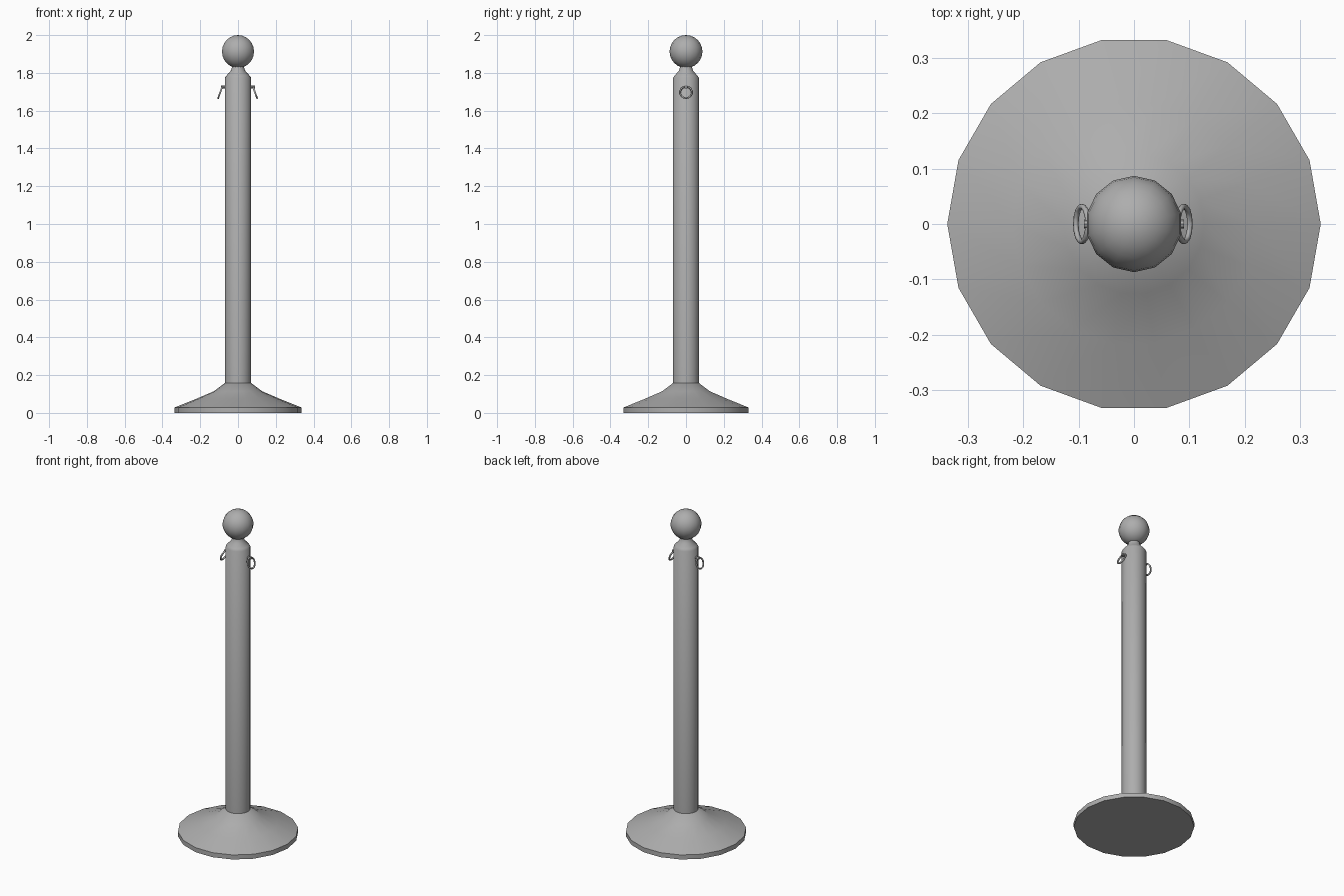
import bpy, bmesh
from math import cos, sin, pi, radians

if "Cube" in bpy.data.objects:
    bpy.data.objects.remove(bpy.data.objects["Cube"])

# Dark grey paint
paint = bpy.data.materials.new("dark_grey")
paint.diffuse_color = (0.42, 0.42, 0.42, 1)
paint.use_nodes = True
paint.node_tree.nodes["Principled BSDF"].inputs["Base Color"].default_value = paint.diffuse_color


def finish(obj, angle=40):
    obj.data.materials.append(paint)
    bpy.ops.object.select_all(action='DESELECT')
    obj.select_set(True)
    bpy.context.view_layer.objects.active = obj
    bpy.ops.object.shade_smooth_by_angle(angle=radians(angle))


def lathe(name, profile, sides):
    """Revolve (radius, z) points around z and cap both ends."""
    bm = bmesh.new()
    rings = [[bm.verts.new((r * cos(2 * pi * i / sides), r * sin(2 * pi * i / sides), z))
              for i in range(sides)] for r, z in profile]
    for a, b in zip(rings, rings[1:]):
        for i in range(sides):
            j = (i + 1) % sides
            bm.faces.new((a[i], a[j], b[j], b[i]))
    bm.faces.new(rings[0][::-1])
    bm.faces.new(rings[-1])
    mesh = bpy.data.meshes.new(name)
    bm.to_mesh(mesh)
    bm.free()
    obj = bpy.data.objects.new(name, mesh)
    bpy.context.collection.objects.link(obj)
    finish(obj)


# Weighted foot and post with tapered neck
lathe("base", [(0.337, 0), (0.337, 0.028), (0.22, 0.075), (0.127, 0.115), (0.07, 0.158)], 18)
lathe("post", [(0.069, 0.15), (0.069, 1.775), (0.06, 1.787), (0.039, 1.81),
               (0.03, 1.835), (0.03, 1.86)], 18)

# Ball finial
bpy.ops.mesh.primitive_uv_sphere_add(segments=14, ring_count=12, radius=0.087,
                                     location=(0, 0, 1.913))
ball = bpy.context.object
ball.name = "ball_top"
finish(ball)

# Rope rings hanging from short pegs on both sides
for side, label, cx in ((1, "right", 0.09), (-1, "left", 0.094)):
    bpy.ops.mesh.primitive_torus_add(major_segments=14, minor_segments=6,
                                     major_radius=0.032, minor_radius=0.005,
                                     location=(side * cx, 0, 1.697),
                                     rotation=(0, side * radians(70), 0))
    ring = bpy.context.object
    ring.name = label + "_ring"
    finish(ring, 65)
    bpy.ops.mesh.primitive_cylinder_add(vertices=8, radius=0.008, depth=0.035,
                                        location=(side * 0.073, 0, 1.725),
                                        rotation=(0, pi / 2, 0))
    peg = bpy.context.object
    peg.name = label + "_peg"
    finish(peg)
